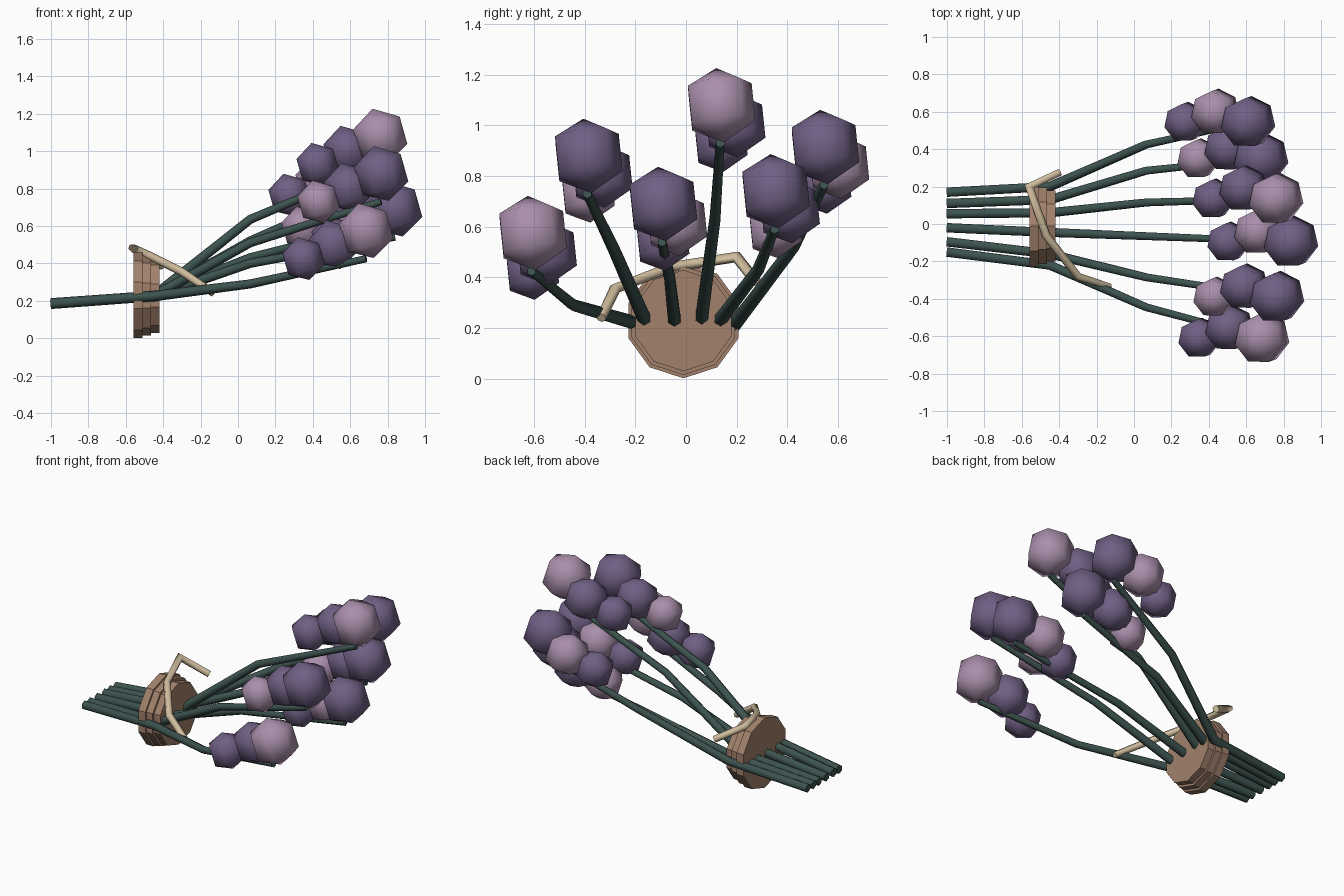
import bpy, bmesh
from math import cos, sin, tau
from mathutils import Vector, Matrix

cube = bpy.data.objects.get("Cube")
if cube:
    bpy.data.objects.remove(cube, do_unlink=True)


def material(name, rgb):
    mat = bpy.data.materials.new(name)
    mat.use_nodes = True
    mat.diffuse_color = (*rgb, 1)
    bsdf = mat.node_tree.nodes["Principled BSDF"]
    bsdf.inputs["Base Color"].default_value = (*rgb, 1)
    bsdf.inputs["Roughness"].default_value = 0.8
    return mat


DARK = material("deep_purple", (0.16, 0.115, 0.23))
LIGHT = material("pale_lilac", (0.40, 0.275, 0.41))
GREEN = material("stem_green", (0.045, 0.085, 0.077))
BROWN = material("paper_brown", (0.36, 0.22, 0.15))
CREAM = material("ribbon_cream", (0.63, 0.51, 0.34))


def finish(bm, name, mat):
    bmesh.ops.recalc_face_normals(bm, faces=bm.faces)
    mesh = bpy.data.meshes.new(name)
    bm.to_mesh(mesh)
    bm.free()
    mesh.materials.append(mat)
    obj = bpy.data.objects.new(name, mesh)
    bpy.context.scene.collection.objects.link(obj)
    return obj


def tube(name, points, radii, sides, mat, smooth=True):
    """Capped tube along a path, mitred at the bends."""
    pts = [Vector(p) for p in points]
    dirs = [(b - a).normalized() for a, b in zip(pts, pts[1:])]
    u = (Vector((0, 0, 1)) - dirs[0] * dirs[0].z).normalized()
    v = dirs[0].cross(u)
    offsets = [u * cos(tau * k / sides) + v * sin(tau * k / sides) for k in range(sides)]
    bm = bmesh.new()
    rings = []
    for i, p in enumerate(pts):
        before, after = dirs[max(i - 1, 0)], dirs[min(i, len(dirs) - 1)]
        n = (before + after).normalized()
        offsets = [o - before * (o.dot(n) / before.dot(n)) for o in offsets]
        rings.append([bm.verts.new(p + o * radii[i]) for o in offsets])
    for a, b in zip(rings, rings[1:]):
        for k in range(sides):
            j = (k + 1) % sides
            bm.faces.new((a[k], a[j], b[j], b[k])).smooth = smooth
    for ring in (rings[0], rings[-1]):
        cap = bm.faces.new(ring)
        for edge in cap.edges:
            edge.smooth = False
    return finish(bm, name, mat)


# Low-poly blossoms, all leaning the same way
LEAN = Vector((0, 0, 1)).rotation_difference(Vector((-0.27, -0.1, 0.96))).to_matrix().to_4x4()


def blossom(name, centre, radius, mat):
    bm = bmesh.new()
    bmesh.ops.create_uvsphere(bm, u_segments=7, v_segments=3, radius=radius,
                              matrix=Matrix.Translation(centre) @ LEAN)
    for face in bm.faces:
        face.smooth = True
    return finish(bm, name, mat)


# Per stem: cut end y, y at the wrap, bend (y, z), top blossom centre
STEMS = [
    (-0.15, -0.22, (-0.445, 0.29), (0.685, -0.61, 0.575)),
    (-0.095, -0.16, (-0.285, 0.51), (0.765, -0.39, 0.88)),
    (-0.02, -0.045, (-0.065, 0.40), (0.84, -0.095, 0.69)),
    (0.055, 0.06, (0.115, 0.635), (0.76, 0.135, 1.08)),
    (0.11, 0.13, (0.285, 0.43), (0.68, 0.35, 0.74)),
    (0.17, 0.20, (0.425, 0.52), (0.61, 0.545, 0.915)),
]
# Blossom cluster: offset from the top one, and radius
CLUSTER = [
    ((0, 0, 0), 0.153),
    ((-0.175, 0.055, -0.075), 0.136),
    ((-0.335, 0, -0.15), 0.119),
]

for i, (y_cut, y_wrap, (y_bend, z_bend), top) in enumerate(STEMS):
    tip = Vector(top) - Vector((0, 0, 0.15))
    tube(f"stem_{i + 1}",
         [(-1, y_cut, 0.185), (-0.45, y_wrap, 0.225), (0.065, y_bend, z_bend), tip],
         [0.029, 0.028, 0.024, 0.019], 6, GREEN)
    for k, (offset, radius) in enumerate(CLUSTER):
        mat = LIGHT if k == -i % 3 else DARK
        blossom(f"blossom_{i + 1}_{k + 1}", Vector(top) + Vector(offset), radius, mat)

# Stepped paper wrap around the stems
for k, (x0, x1, radius) in enumerate([(-0.56, -0.51, 0.228), (-0.515, -0.465, 0.215),
                                      (-0.47, -0.42, 0.2)]):
    tube(f"wrap_layer_{k + 1}", [(x0, -0.01, 0.229), (x1, -0.01, 0.229)],
         [radius, radius], 10, BROWN, smooth=False)

# Ribbon tied over the wrap
tube("ribbon", [(-0.40, 0.275, 0.385), (-0.56, 0.2, 0.48), (-0.47, -0.06, 0.44),
                (-0.30, -0.28, 0.355), (-0.13, -0.335, 0.24)],
     [0.022, 0.022, 0.022, 0.022, 0.02], 6, CREAM)
